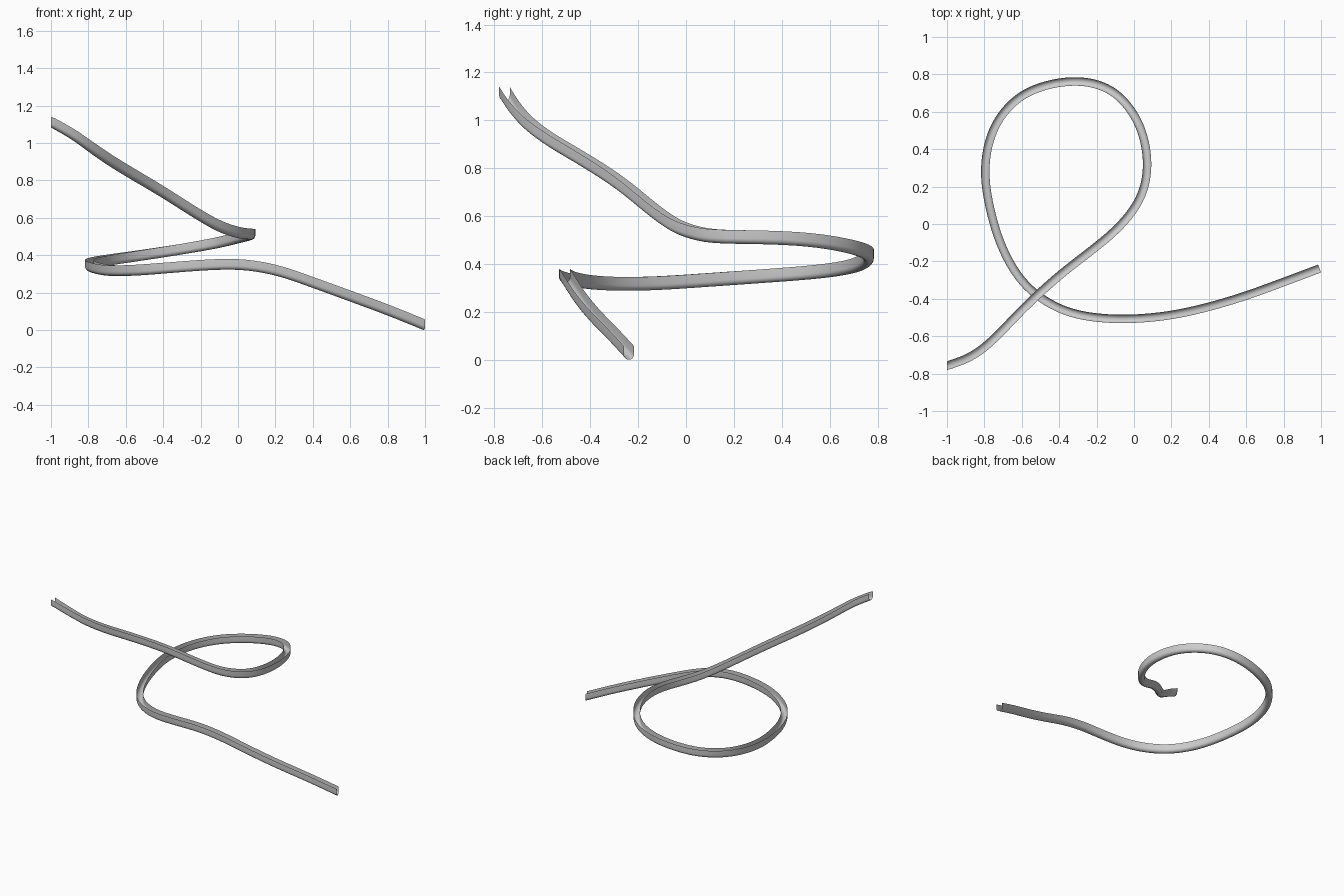
import bpy, bmesh, math
from mathutils import Vector

if "Cube" in bpy.data.objects:
    bpy.data.objects.remove(bpy.data.objects["Cube"])

# Centre line of the track, z at mid height
PATH = [Vector(p) for p in [
    (-1, -.758, 1.112), (-.89, -.718, 1.05), (-.8, -.66, .985), (-.7, -.565, .915),
    (-.6, -.46, .853), (-.4, -.275, .735), (-.2, -.12, .608), (-.1, -.035, .553),
    (0, .08, .52), (.05, .18, .514), (.072, .31, .512), (.05, .47, .505),
    (0, .585, .492), (-.1, .70, .468), (-.2, .748, .45), (-.32, .764, .43),
    (-.5, .733, .402), (-.61, .68, .386), (-.71, .58, .371), (-.77, .46, .36),
    (-.798, .28, .347), (-.77, .08, .333), (-.7, -.14, .319), (-.6, -.305, .318),
    (-.5, -.395, .323), (-.35, -.473, .335), (-.1, -.508, .352), (.03, -.505, .35),
    (.2, -.487, .322), (.4, -.443, .254), (.6, -.383, .181), (.8, -.31, .107),
    (.992, -.238, .029)]]
R, H, STEPS, ARC = .0225, .057, 8, 10


def spline(points):
    """Smooth interpolation through the points, scaled for uneven spacing."""
    p = [2 * points[0] - points[1]] + points + [2 * points[-1] - points[-2]]
    out = []
    for a, b, c, d in zip(p, p[1:], p[2:], p[3:]):
        la, lb, lc = (b - a).length, (c - b).length, (d - c).length
        mb = ((b - a) / la * lb + (c - b) / lb * la) / (la + lb) * lb
        mc = ((c - b) / lb * lc + (d - c) / lc * lb) / (lb + lc) * lb
        for i in range(STEPS):
            t = i / STEPS
            out.append((2*t**3 - 3*t*t + 1) * b + (t**3 - 2*t*t + t) * mb
                       + (3*t*t - 2*t**3) * c + (t**3 - t*t) * mc)
    out.append(points[-1].copy())
    for _ in range(12):
        out = [out[0]] + [(u + 2*v + w) / 4 for u, v, w in zip(out, out[1:], out[2:])] + [out[-1]]
    return out


# U-shaped section: upright walls and a round floor
profile = [(-R, H / 2)]
for i in range(ARC + 1):
    a = math.pi * (1 + i / ARC)
    profile.append((R * math.cos(a), R - H / 2 + R * math.sin(a)))
profile.append((R, H / 2))

# Sweep the upright section along the path
line = spline(PATH)
bm = bmesh.new()
rows = []
for i, p in enumerate(line):
    t = line[min(i + 1, len(line) - 1)] - line[max(i - 1, 0)]
    side = Vector((-t.y, t.x, 0)).normalized() if i else Vector((0, 1, 0))
    rows.append([bm.verts.new(p + side * s + Vector((0, 0, z))) for s, z in profile])
for r0, r1 in zip(rows, rows[1:]):
    for j in range(len(profile) - 1):
        bm.faces.new((r0[j], r0[j + 1], r1[j + 1], r1[j]))
low = min(v.co.z for v in bm.verts)
bmesh.ops.translate(bm, verts=bm.verts, vec=(0, 0, -low))
bmesh.ops.recalc_face_normals(bm, faces=bm.faces)

me = bpy.data.meshes.new("track_channel")
bm.to_mesh(me)
bm.free()
track = bpy.data.objects.new("track_channel", me)
bpy.context.collection.objects.link(track)
bpy.context.view_layer.objects.active = track
track.select_set(True)
bpy.ops.object.shade_smooth_by_angle(angle=math.radians(40))
